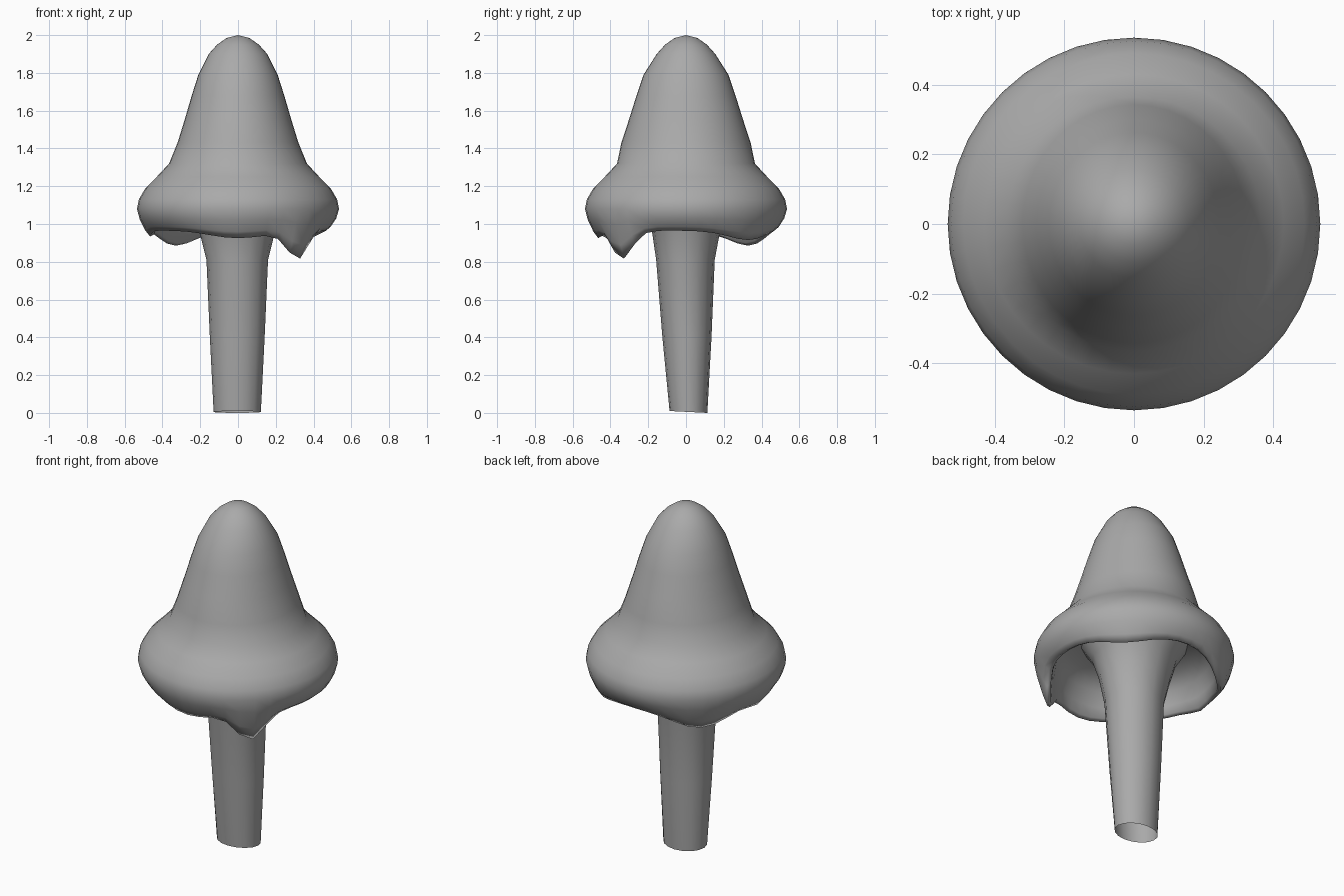
import bpy, bmesh
from math import cos, sin, exp, radians, degrees, tau, pi

cube = bpy.data.objects.get("Cube")
if cube:
    bpy.data.objects.remove(cube, do_unlink=True)

grey = bpy.data.materials.new("plain_grey")
grey.use_nodes = True
GREY = (0.4, 0.4, 0.4, 1)
grey.diffuse_color = GREY
grey.node_tree.nodes["Principled BSDF"].inputs["Base Color"].default_value = GREY

# Drips along the rim: angle in degrees, depth, width in degrees
DRIPS = [(-47, .15, 9), (-90, .04, 18), (180, .03, 8), (135, .08, 16), (45, .05, 16)]


def droop(a):
    total = 0
    for centre, depth, width in DRIPS:
        d = (degrees(a) - centre + 180) % 360 - 180
        total += depth * exp(-(d / width) ** 2 / 2)
    return total


def lathe(name, rings, sides, pole=None):
    """Skin a list of ring functions, each mapping an angle to a point."""
    bm = bmesh.new()
    loops = [[bm.verts.new(ring(tau * i / sides)) for i in range(sides)] for ring in rings]
    for a, b in zip(loops, loops[1:]):
        for i in range(sides):
            j = (i + 1) % sides
            bm.faces.new((a[i], b[i], b[j], a[j]))
    if pole:
        tip = bm.verts.new(pole)
        for i in range(sides):
            bm.faces.new((tip, loops[0][i], loops[0][(i + 1) % sides]))
    mesh = bpy.data.meshes.new(name)
    bm.to_mesh(mesh)
    bm.free()
    mesh.materials.append(grey)
    mesh.shade_smooth()
    obj = bpy.data.objects.new(name, mesh)
    bpy.context.collection.objects.link(obj)
    return obj


# Cap: bell and flared brim, then the rim turned under into a hollow
# radius, height, share of the drip depth
CAP = [(.06, 1.985, 0), (.11, 1.95, 0), (.155, 1.9, 0), (.21, 1.79, 0),
       (.245, 1.68, 0), (.28, 1.56, 0), (.32, 1.43, 0), (.365, 1.32, 0),
       (.43, 1.25, 0), (.49, 1.19, 0), (.525, 1.13, 0), (.535, 1.08, 0),
       (.52, 1.03, .2), (.49, .985, .65), (.465, .965, 1), (.445, .975, .95),
       (.435, 1.02, .5), (.41, 1.09, .1), (.35, 1.15, 0), (.24, 1.17, 0)]


def cap_ring(r, z, share):
    stretch = 1.07 if 1.4 < z < 1.85 else 1  # bell is a little deeper than wide
    return lambda a: (r * cos(a), r * stretch * sin(a), z - share * droop(a))


lathe("mushroom_cap", [cap_ring(*p) for p in CAP], 40, (0, 0, 2))

# Stem: open tapering tube that widens under the cap
# x radius, y radius, y centre, height
STEM = [(.29, .29, 0, 1.17), (.23, .22, 0, 1.07), (.2, .18, 0, .96), (.163, .155, -.003, .81),
        (.145, .13, .005, .4), (.125, .1, .013, .01)]


def stem_ring(rx, ry, cy, z):
    lift = .01 if z < .1 else 0
    return lambda a: (rx * cos(a) - .004, cy + ry * sin(a), z - lift * (1 + sin(a)) / 2)


lathe("stem", [stem_ring(*p) for p in STEM], 16)
